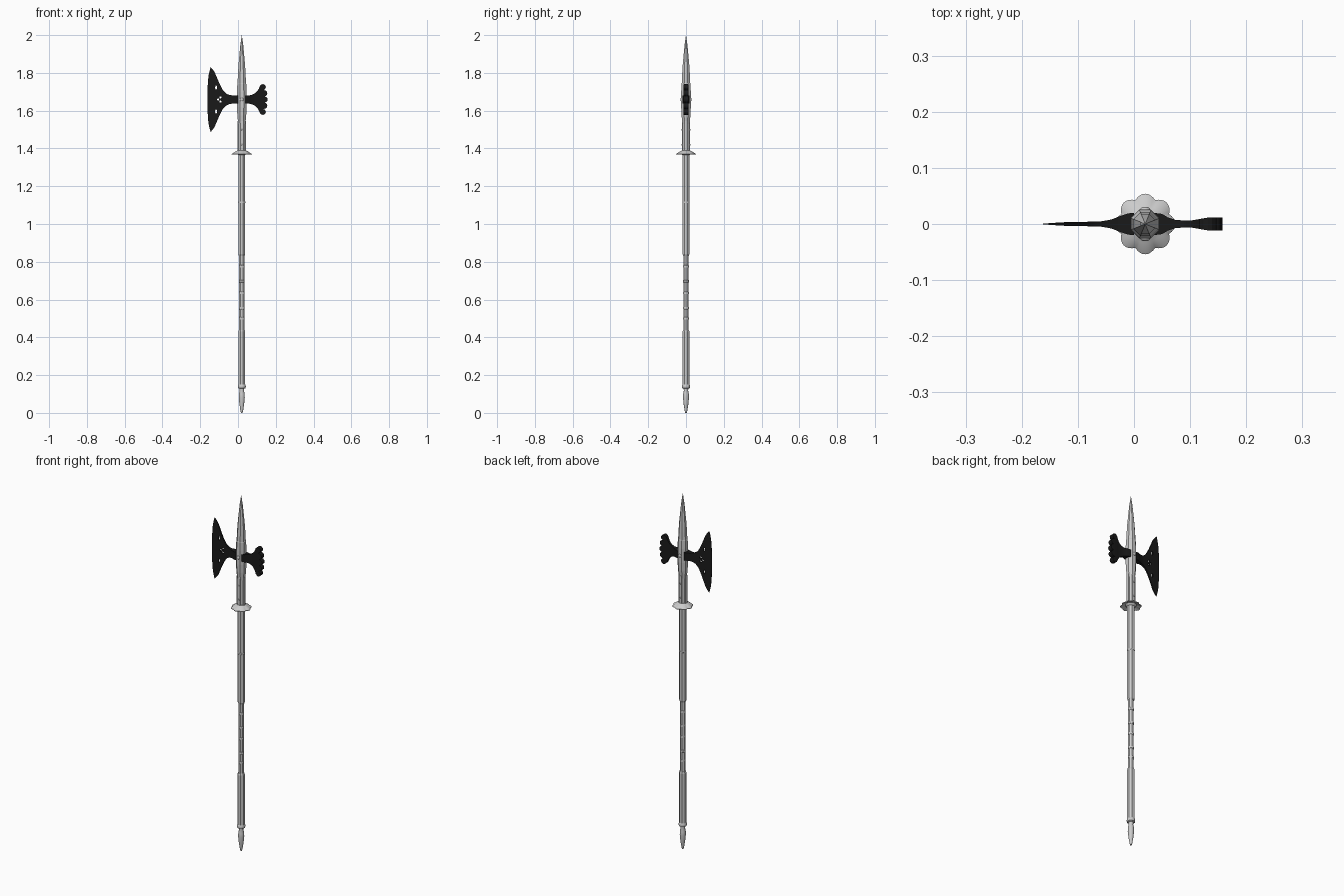
import bpy, bmesh, math
from mathutils import Vector

if "Cube" in bpy.data.objects:
    bpy.data.objects.remove(bpy.data.objects["Cube"])

CX, CZ = 0.02, 1.659          # shaft axis and head centre height
black = bpy.data.materials.new("blackened_steel")
black.diffuse_color = (0.01, 0.01, 0.01, 1)
black.use_nodes = True
black.node_tree.nodes["Principled BSDF"].inputs["Base Color"].default_value = black.diffuse_color


def finish(name, bm, smooth=None, mat=None):
    me = bpy.data.meshes.new(name)
    bmesh.ops.recalc_face_normals(bm, faces=bm.faces)
    bm.to_mesh(me)
    bm.free()
    ob = bpy.data.objects.new(name, me)
    bpy.context.collection.objects.link(ob)
    if mat:
        me.materials.append(mat)
    if smooth:
        bpy.ops.object.select_all(action='DESELECT')
        ob.select_set(True)
        bpy.context.view_layer.objects.active = ob
        bpy.ops.object.shade_smooth_by_angle(angle=math.radians(smooth))
    return ob


def lathe(name, profile, n=16, smooth=35, lobes=None):
    """Closed stack of rings from (radius, z) pairs around the shaft axis."""
    bm = bmesh.new()
    rings = []
    for r, z in profile:
        ring = []
        for i in range(n):
            a = 2 * math.pi * (i + (0.5 if n == 8 else 0)) / n
            rr = lobes(r, a) if lobes else r / (math.cos(math.pi / n))
            ring.append(bm.verts.new((CX + rr * math.cos(a), rr * math.sin(a), z)))
        rings.append(ring)
    for p, q in zip(rings, rings[1:]):
        for i in range(n):
            bm.faces.new((p[i], p[(i + 1) % n], q[(i + 1) % n], q[i]))
    bm.faces.new(rings[0])
    bm.faces.new(rings[-1])
    return finish(name, bm, smooth)


def spline(pts, steps=5):
    """Catmull-Rom curve through the points."""
    P = [Vector(p) for p in [pts[0]] + pts + [pts[-1]]]
    out = []
    for a, b, c, d in zip(P, P[1:], P[2:], P[3:]):
        for k in range(steps):
            t = k / steps
            out.append(0.5 * (2 * b + (c - a) * t + (2 * a - 5 * b + 4 * c - d) * t * t
                              + (3 * b - a - 3 * c + d) * t ** 3))
    return [tuple(v) for v in out] + [tuple(pts[-1])]


def circle(x, z, r, sz=1, n=12):
    return [(x + r * math.cos(2 * math.pi * i / n), z + r * sz * math.sin(2 * math.pi * i / n))
            for i in range(n)]


def plate(name, loops, thick):
    """Filled outline with holes; half-thickness follows the (x, t) table."""
    cu = bpy.data.curves.new(name + "_outline", 'CURVE')
    cu.dimensions, cu.fill_mode, cu.extrude = '2D', 'BOTH', 0.01
    for lp in loops:
        s = cu.splines.new('POLY')
        s.points.add(len(lp) - 1)
        for p, (x, z) in zip(s.points, lp):
            p.co = (x, z, 0, 1)
        s.use_cyclic_u = True
    tmp = bpy.data.objects.new("outline", cu)
    bpy.context.collection.objects.link(tmp)
    me = bpy.data.meshes.new_from_object(tmp.evaluated_get(bpy.context.evaluated_depsgraph_get()))
    bpy.data.objects.remove(tmp)
    bm = bmesh.new()
    bm.from_mesh(me)
    bmesh.ops.remove_doubles(bm, verts=bm.verts, dist=1e-5)
    for x, _ in thick[1:-1]:
        bmesh.ops.bisect_plane(bm, geom=bm.verts[:] + bm.edges[:] + bm.faces[:],
                               plane_co=(x, 0, 0), plane_no=(1, 0, 0))
    for v in bm.verts:
        x, z, d = v.co
        t = thick[0][1] if x <= thick[0][0] else thick[-1][1]
        for (x0, t0), (x1, t1) in zip(thick, thick[1:]):
            if x0 <= x <= x1:
                t = t0 + (t1 - t0) * (x - x0) / (x1 - x0)
        v.co = (x, -t if d > 0 else t, CZ + z)
    return finish(name, bm, 25, black)


def box(name, x, y, z, sx, sy, sz):
    bm = bmesh.new()
    bmesh.ops.create_cube(bm, size=1)
    for v in bm.verts:
        v.co = (x + v.co.x * sx, y + v.co.y * sy, z + v.co.z * sz)
    return finish(name, bm)


# Pole: lower shaft, banded grip, upper shaft
lathe("lower_shaft", [(0.017, 0.13), (0.018, 0.15), (0.018, 0.43), (0.015, 0.44)], 8, None)
lathe("grip", [(0.0135, 0.43), (0.0135, 0.84)], 8, None)
for z in (0.5, 0.555, 0.635, 0.697, 0.776):
    lathe("grip_band", [(0.013, z - 0.007), (0.0148, z - 0.005), (0.0148, z + 0.005), (0.013, z + 0.007)])
lathe("upper_shaft", [(0.015, 0.83), (0.018, 0.84), (0.018, 1.56)], 8, None)
lathe("shaft_band", [(0.017, 1.11), (0.019, 1.112), (0.019, 1.118), (0.017, 1.12)])

# Foot spike with collar
lathe("foot_collar", [(0.015, 0.128), (0.02, 0.132), (0.021, 0.14), (0.02, 0.148), (0.016, 0.153)])
lathe("foot_spike", [(0.004, 0), (0.007, 0.012), (0.012, 0.045), (0.0155, 0.08), (0.015, 0.1),
                     (0.011, 0.118), (0.013, 0.135)])

# Scalloped guard
lathe("guard", [(0.016, 1.365), (0.022, 1.367), (0.028, 1.376), (0.053, 1.367), (0.054, 1.37),
                (0.033, 1.384), (0.026, 1.386), (0.022, 1.39), (0.016, 1.39)], 64, 40,
      lambda r, a: r - 0.008 * (1 - abs(math.cos(4 * a))) if r > 0.04 else r)

# Langets and rivets below the socket
for s in (-1, 1):
    box("side_langet", CX + s * 0.0185, 0, 1.465, 0.008, 0.016, 0.16)
    box("face_langet", CX, s * 0.0185, 1.465, 0.016, 0.006, 0.16)
    for z, y, r in ((1.42, 0.022, 0.004), (1.5, 0.022, 0.004), (CZ, 0.026, 0.009)):
        bm = bmesh.new()
        bmesh.ops.create_uvsphere(bm, u_segments=12, v_segments=8, radius=r)
        for v in bm.verts:
            v.co = (CX + v.co.x, s * y + v.co.y * 0.5, z + v.co.z)
        finish("rivet", bm, 40)

# Socket and top spike
lathe("socket", [(0.019, 1.53), (0.0235, 1.575), (0.0255, 1.62), (0.0255, 1.7), (0.0235, 1.745),
                 (0.021, 1.75)], 8, None)
lathe("top_spike", [(0.0225, 1.74), (0.0205, 1.79), (0.0175, 1.84), (0.013, 1.89), (0.008, 1.945),
                    (0.0005, 2.0)], 8, None)

# Axe blade with pierced holes
half = spline([(0.0, 0.022), (-0.03, 0.022), (-0.055, 0.028), (-0.077, 0.046), (-0.095, 0.078),
               (-0.112, 0.117), (-0.126, 0.148), (-0.145, 0.172)])
edge = spline([(-0.145, 0.172), (-0.156, 0.125), (-0.161, 0.06), (-0.162, 0)])
half += edge[1:]
blade = half + [(x, -z) for x, z in half[-2::-1]]
holes = [circle(-0.105, 0, 0.006), circle(-0.093, 0.011, 0.006), circle(-0.093, -0.011, 0.006),
         circle(-0.116, 0.063, 0.005, 2.2), circle(-0.116, -0.063, 0.005, 2.2)]
plate("axe_blade", [blade] + holes,
      [(-0.162, 0.0006), (-0.13, 0.003), (-0.06, 0.0045), (-0.04, 0.008), (-0.025, 0.014),
       (-0.01, 0.019), (0.0, 0.02)])

# Hammer with a lobed striking edge
arm = spline([(0.035, 0.02), (0.065, 0.023), (0.09, 0.033), (0.107, 0.052), (0.117, 0.073)], 4)
lobed = []
for k in (2, 1, 0, -1, -2):
    cx, cz = 0.142 - 0.0025 * k * k, 0.033 * k
    a0 = 150 if k == 2 else 82
    a1 = -150 if k == -2 else -82
    for i in range(9):
        a = math.radians(a0 + (a1 - a0) * i / 8)
        lobed.append((cx + 0.0155 * math.cos(a), cz + 0.0155 * math.sin(a)))
plate("hammer", [arm + lobed + [(x, -z) for x, z in arm[::-1]]],
      [(0.035, 0.02), (0.05, 0.018), (0.06, 0.012), (0.075, 0.007), (0.1, 0.006), (0.112, 0.008),
       (0.135, 0.012), (0.16, 0.012)])
